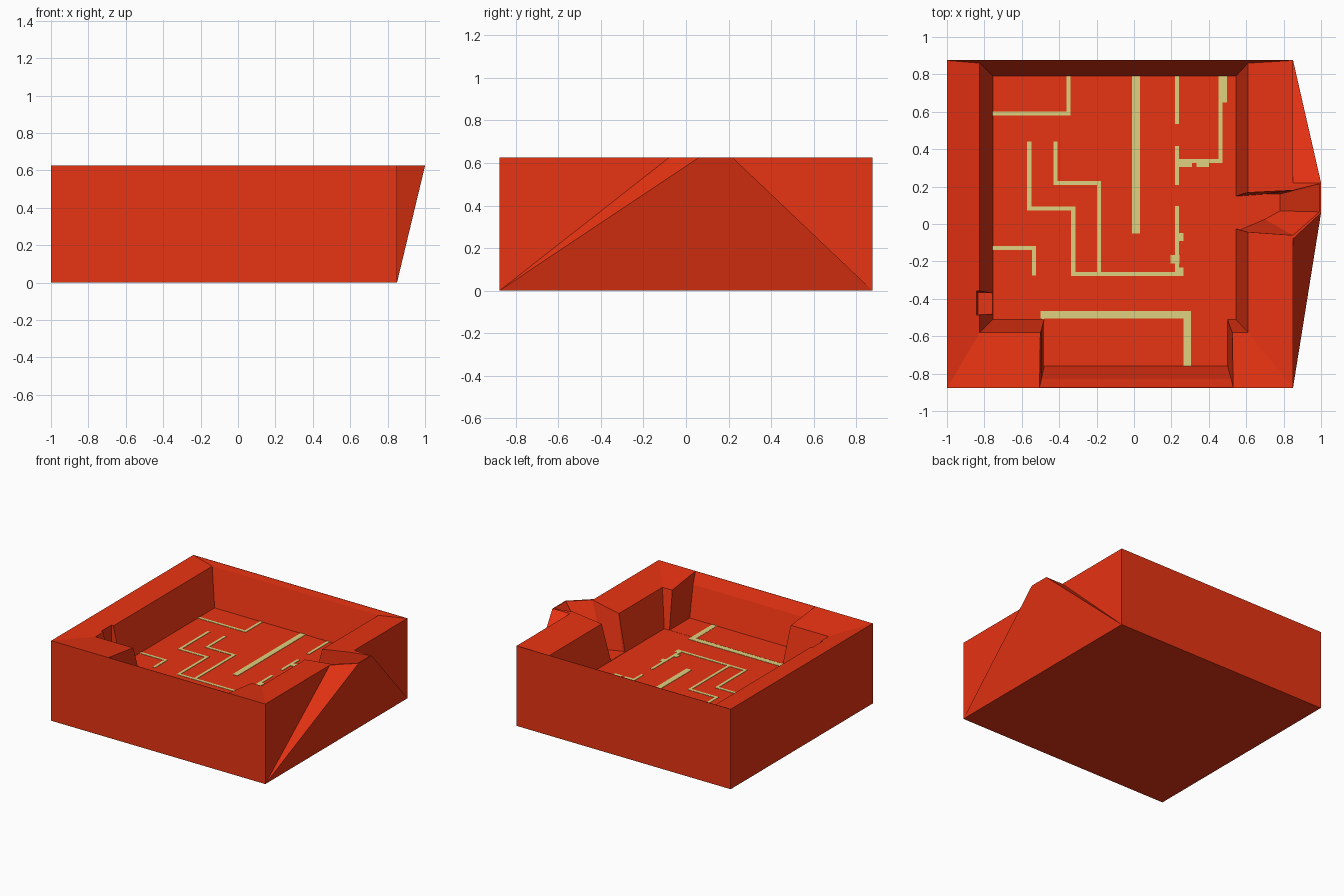
import bpy, bmesh

if "Cube" in bpy.data.objects:
    bpy.data.objects.remove(bpy.data.objects["Cube"])

FLOOR, RIM = 0.31, 0.625


def material(name, rgb):
    m = bpy.data.materials.new(name)
    m.diffuse_color = (*rgb, 1)
    m.use_nodes = True
    m.node_tree.nodes["Principled BSDF"].inputs["Base Color"].default_value = m.diffuse_color
    return m


def make_object(name, bm, mat=None):
    bmesh.ops.recalc_face_normals(bm, faces=bm.faces)
    me = bpy.data.meshes.new(name)
    bm.to_mesh(me)
    bm.free()
    ob = bpy.data.objects.new(name, me)
    bpy.context.collection.objects.link(ob)
    if mat:
        me.materials.append(mat)
    return ob


def rect(x0, x1, y0, y1):
    return [(x0, y0), (x1, y0), (x1, y1), (x0, y1)]


def loft(name, sections):
    """Closed solid through (z, outline) sections."""
    bm = bmesh.new()
    rings = [[bm.verts.new((x, y, z)) for x, y in pts] for z, pts in sections]
    for a, b in zip(rings, rings[1:]):
        for i in range(len(a)):
            j = (i + 1) % len(a)
            bm.faces.new((a[i], a[j], b[j], b[i]))
    bm.faces.new(rings[0])
    bm.faces.new(rings[-1])
    return make_object(name, bm)


red = material("red", (0.80, 0.033, 0.006))
sand = material("sand", (0.74, 0.64, 0.21))

# Outer block with the overhanging spout on the right
bm = bmesh.new()
b = [bm.verts.new((x, y, 0)) for x, y in rect(-1, 0.85, -0.877, 0.877)]
t = [bm.verts.new((x, y, RIM)) for x, y in [
    (-1, -0.877), (0.85, -0.877), (0.85, -0.08), (1, 0.06),
    (1, 0.22), (0.85, 0.22), (0.85, 0.877), (-1, 0.877)]]
for f in [b, t, (b[0], b[1], t[1], t[0]), (b[2], b[3], t[7], t[6]),
          (b[3], b[0], t[0], t[7]), (b[1], b[2], t[4], t[3]),
          (b[1], t[2], t[1]), (b[1], t[3], t[2]),
          (b[2], t[5], t[4]), (b[2], t[6], t[5])]:
    bm.faces.new(f)
body = make_object("walled_block", bm, red)

# Cutters: main room, front bay, left alcove, right doorway channel
outer = rect(-0.997, 0.847, -0.874, 0.874)
bay_top = rect(-0.505, 0.53, -0.874, -0.4)
channel_top = [(0.5, -0.055), (0.62, -0.045), (0.85, -0.06), (0.992, 0.065),
               (0.992, 0.215), (0.85, 0.18), (0.5, 0.165)]
channel_floor = [(0.5, -0.02), (0.57, -0.03), (0.7, 0.025), (0.78, 0.07),
                 (0.78, 0.16), (0.7, 0.16), (0.5, 0.145)]
cutters = [
    loft("room_cutter", [
        (FLOOR, rect(-0.755, 0.545, -0.51, 0.79)),
        (0.59, rect(-0.825, 0.61, -0.58, 0.86)),
        (RIM, outer), (0.8, outer)]),
    loft("bay_cutter", [
        (FLOOR + 0.001, rect(-0.48, 0.5, -0.76, -0.4)),
        (0.54, rect(-0.495, 0.52, -0.83, -0.4)),
        (RIM, bay_top), (0.8, bay_top)]),
    loft("alcove_cutter", [
        (FLOOR + 0.002, rect(-0.835, -0.7, -0.48, -0.37)),
        (0.8, rect(-0.845, -0.7, -0.49, -0.35))]),
    loft("channel_cutter", [
        (FLOOR + 0.002, channel_floor), (RIM, channel_top), (0.8, channel_top)]),
]
bpy.context.view_layer.objects.active = body
for c in cutters:
    c.hide_render = True
    mod = body.modifiers.new(c.name, 'BOOLEAN')
    mod.operation, mod.solver, mod.object = 'DIFFERENCE', 'EXACT', c
    bpy.ops.object.modifier_apply(modifier=mod.name)
    bpy.data.objects.remove(c)

# Floor markings: (width, path) of axis-aligned strips
paths = [
    (0.022, [(-0.755, 0.59), (-0.35, 0.59), (-0.35, 0.785)]),
    (0.022, [(-0.56, 0.43), (-0.56, 0.083), (-0.325, 0.083), (-0.325, -0.268), (0.25, -0.268)]),
    (0.022, [(-0.42, 0.43), (-0.42, 0.22), (-0.187, 0.22), (-0.187, -0.268)]),
    (0.022, [(-0.755, -0.128), (-0.535, -0.128), (-0.535, -0.265)]),
    (0.044, [(0.01, 0.77), (0.01, -0.03)]),
    (0.022, [(0.23, 0.78), (0.23, 0.545)]),
    (0.022, [(0.23, 0.405), (0.23, 0.22)]),
    (0.022, [(0.23, 0.085), (0.23, -0.268)]),
    (0.022, [(0.23, 0.337), (0.462, 0.337), (0.462, 0.785)]),
    (0.044, [(0.475, 0.768), (0.475, 0.672)]),
    (0.022, [(0.24, 0.315), (0.3, 0.315)]),
    (0.022, [(0.345, 0.315), (0.39, 0.315)]),
    (0.044, [(0.24, -0.07), (0.242, -0.07)]),
    (0.044, [(0.218, -0.188), (0.22, -0.188)]),
    (0.044, [(0.24, -0.255), (0.242, -0.255)]),
    (0.042, [(-0.48, -0.485), (0.285, -0.485), (0.285, -0.74)]),
    (0.012, [(-0.486, -0.49), (-0.486, -0.7)]),
]
bm = bmesh.new()
for w, pts in paths:
    for p, q in zip(pts, pts[1:]):
        cube = bmesh.ops.create_cube(bm, size=1)["verts"]
        bmesh.ops.scale(bm, verts=cube, vec=(
            abs(p[0] - q[0]) + w, abs(p[1] - q[1]) + w, 0.005))
        bmesh.ops.translate(bm, verts=cube, vec=(
            (p[0] + q[0]) / 2, (p[1] + q[1]) / 2, FLOOR))
make_object("floor_markings", bm, sand)
